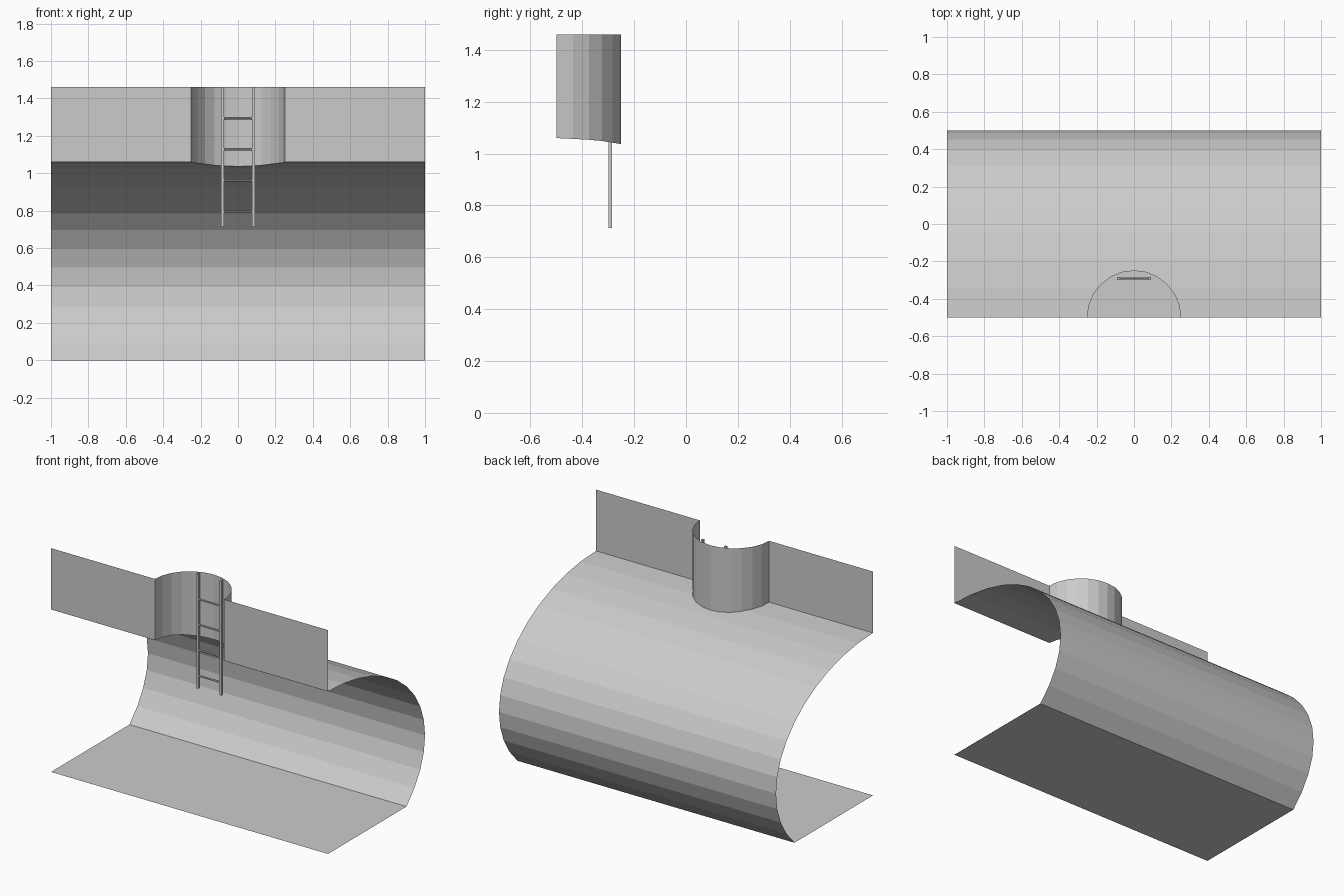
import bpy, bmesh
from math import sin, cos, radians, pi
from mathutils import Vector

if "Cube" in bpy.data.objects:
    bpy.data.objects.remove(bpy.data.objects["Cube"])

TOP, FRONT = 1.46, -0.5            # ground level and section plane
H = 1.06 / (1 + sin(radians(36)))  # vertical radius of the elliptical bore
ZC = 1.06 - H
R = 0.25                           # shaft radius

# Bore profile (y, z): 40-sided ellipse from floor edge to crown
bore = [(FRONT + cos(radians(9 * k)), ZC + H * sin(radians(9 * k))) for k in range(-4, 11)]
# Shaft outline (x, y): half of a 24-gon
ring = [(R * cos(pi * i / 12), FRONT + R * sin(pi * i / 12)) for i in range(13)]


def roof_z(y):
    """Height of the faceted bore roof at y."""
    for (y0, z0), (y1, z1) in zip(bore[4:], bore[5:]):
        if y1 - 1e-6 <= y <= y0:
            return z0 + (z1 - z0) * (y - y0) / (y1 - y0)
    return bore[-1][1]


def finish(name, bm):
    me = bpy.data.meshes.new(name)
    bm.to_mesh(me)
    bm.free()
    ob = bpy.data.objects.new(name, me)
    bpy.context.collection.objects.link(ob)
    return ob


def strip(bm, side_a, side_b):
    """Row of quads between two point lists."""
    a = [bm.verts.new(p) for p in side_a]
    b = [bm.verts.new(p) for p in side_b]
    for i in range(len(a) - 1):
        bm.faces.new((a[i], a[i + 1], b[i + 1], b[i]))


# Tunnel bore, with the shaft opening cut out of the roof
bm = bmesh.new()
strip(bm, [(-1, y, z) for y, z in bore], [(1, y, z) for y, z in bore])
inside = [f for f in bm.faces if min(v.co.y for v in f.verts) < FRONT + R]
for i in range(12):
    a = pi * (i + 0.5) / 12
    n = Vector((cos(a), sin(a), 0))
    p = Vector((*ring[i], 0))
    geom = set(inside)
    for f in inside:
        geom.update(f.edges)
        geom.update(f.verts)
    res = bmesh.ops.bisect_plane(bm, geom=list(geom), dist=1e-6, plane_co=p, plane_no=n)
    inside = [f for f in res["geom"] if isinstance(f, bmesh.types.BMFace)
              and (f.calc_center_median() - p).dot(n) < 0]
bmesh.ops.delete(bm, geom=inside, context='FACES')
bmesh.ops.dissolve_limit(bm, angle_limit=0.002, verts=bm.verts[:], edges=bm.edges[:])
finish("tunnel_bore", bm)

# Flat floor
bm = bmesh.new()
strip(bm, [(-1, FRONT, 0), (1, FRONT, 0)], [(-1, bore[0][0], 0), (1, bore[0][0], 0)])
finish("tunnel_floor", bm)

# Section walls either side of the shaft
for name, x0, x1 in (("left_wall", -1, -R), ("right_wall", R, 1)):
    bm = bmesh.new()
    strip(bm, [(x0, FRONT, 1.06), (x1, FRONT, 1.06)], [(x0, FRONT, TOP), (x1, FRONT, TOP)])
    finish(name, bm)

# Half-round access shaft
bm = bmesh.new()
strip(bm, [(x, y, roof_z(y)) for x, y in ring], [(x, y, TOP) for x, y in ring])
finish("access_shaft", bm)

# Ladder: two square rails and four round rungs
LX, LY = 0.083, -0.292
for name, s in (("left_rail", -1), ("right_rail", 1)):
    bm = bmesh.new()
    bmesh.ops.create_cube(bm, size=1)
    bmesh.ops.scale(bm, vec=(0.015, 0.015, TOP - 0.713), verts=bm.verts)
    bmesh.ops.translate(bm, vec=(s * LX, LY, (TOP + 0.713) / 2), verts=bm.verts)
    finish(name, bm)
for i in range(4):
    bpy.ops.mesh.primitive_cylinder_add(vertices=8, radius=0.006, depth=2 * LX,
                                        location=(0, LY, 0.795 + 0.1665 * i),
                                        rotation=(0, pi / 2, 0))
    bpy.context.object.name = f"ladder_rung_{i + 1}"
